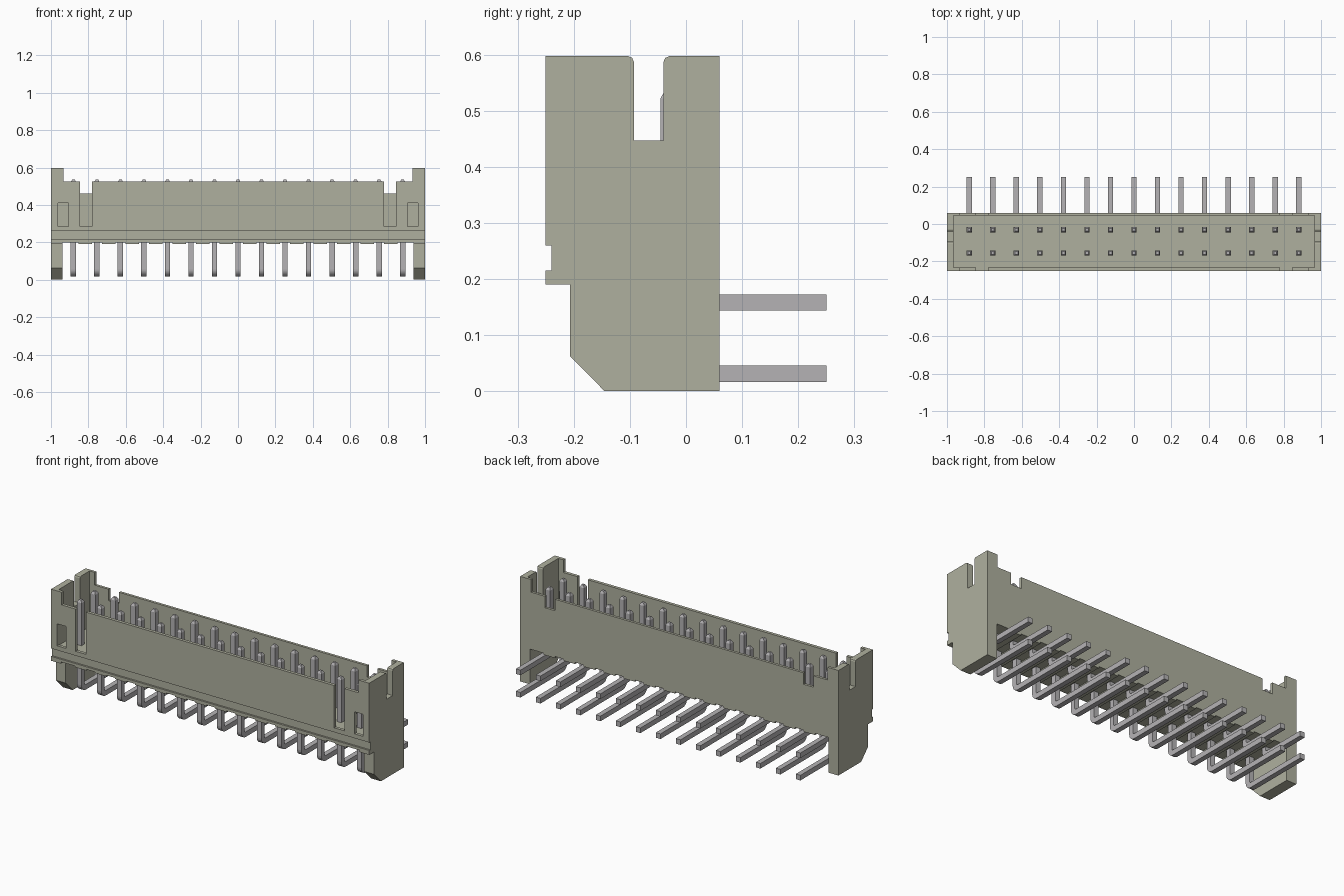
import bpy, bmesh, math
from mathutils import Vector

cube = bpy.data.objects.get("Cube")
if cube:
    bpy.data.objects.remove(cube, do_unlink=True)


def material(name, rgb, metallic=0.0):
    m = bpy.data.materials.new(name)
    m.use_nodes = True
    m.diffuse_color = (*rgb, 1)
    bsdf = m.node_tree.nodes["Principled BSDF"]
    bsdf.inputs["Base Color"].default_value = (*rgb, 1)
    bsdf.inputs["Metallic"].default_value = metallic
    return m


BEIGE = material("beige plastic", (0.43, 0.435, 0.345))
METAL = material("pin grey", (0.46, 0.45, 0.46))


def make_object(name, bm, mat):
    bmesh.ops.recalc_face_normals(bm, faces=bm.faces)
    mesh = bpy.data.meshes.new(name)
    bm.to_mesh(mesh)
    bm.free()
    mesh.materials.append(mat)
    ob = bpy.data.objects.new(name, mesh)
    bpy.context.collection.objects.link(ob)
    return ob


def box(name, lo, hi, mat=BEIGE):
    bm = bmesh.new()
    bmesh.ops.create_cube(bm, size=1)
    lo, hi = Vector(lo), Vector(hi)
    for v in bm.verts:
        v.co = (lo + hi) / 2 + v.co * (hi - lo)
    return make_object(name, bm, mat)


def cut(target, lo, hi):
    cutter = box("cutter", lo, hi)
    cutter.hide_render = True
    mod = target.modifiers.new("cut", "BOOLEAN")
    mod.operation = "DIFFERENCE"
    mod.solver = "EXACT"
    mod.object = cutter
    bpy.context.view_layer.objects.active = target
    bpy.ops.object.modifier_apply(modifier=mod.name)
    bpy.data.objects.remove(cutter, do_unlink=True)


# Housing: side profile (y, z) with end slots, front groove and chamfered feet
profile = [(-0.25, 0.597), (-0.25, 0.26), (-0.24, 0.26), (-0.24, 0.215),
           (-0.25, 0.215), (-0.25, 0.19), (-0.207, 0.19), (-0.207, 0.063),
           (-0.145, 0), (0.06, 0), (0.06, 0.597),
           (-0.03, 0.597), (-0.037, 0.594), (-0.04, 0.587), (-0.04, 0.447),
           (-0.093, 0.447), (-0.093, 0.587), (-0.096, 0.594), (-0.103, 0.597)]
bm = bmesh.new()
face = bm.faces.new([bm.verts.new((-1, y, z)) for y, z in profile])
ext = bmesh.ops.extrude_face_region(bm, geom=[face])
bmesh.ops.translate(bm, vec=(2, 0, 0),
                    verts=[g for g in ext["geom"] if isinstance(g, bmesh.types.BMVert)])
housing = make_object("housing", bm, BEIGE)

cut(housing, (-0.965, -0.232, 0.28), (0.965, 0.045, 0.8))      # cavity
cut(housing, (-0.938, -0.5, -0.1), (0.938, 0.5, 0.2))          # gap between feet
cut(housing, (-0.933, -0.5, 0.525), (0.933, 0.5, 0.8))         # lowered long walls
for s in (-1, 1):
    def span(a, b):
        return min(s * a, s * b), max(s * a, s * b)
    a, b = span(0.78, 0.845)
    cut(housing, (a, -0.5, 0.46), (b, 0.5, 0.8))               # wall notches
    cut(housing, (a, -0.3, 0.285), (b, -0.22, 0.7))            # front key slots
    a, b = span(0.907, 0.962)
    cut(housing, (a, -0.3, 0.285), (b, -0.22, 0.41))           # front windows

# Standoff ribs under the floor, between the pin columns
COLUMNS, PITCH = 15, 0.1257
for i in range(COLUMNS - 1):
    x = (i - (COLUMNS - 2) / 2) * PITCH
    box(f"standoff_rib_{i + 1:02d}", (x - 0.036, -0.245, 0.191), (x + 0.036, 0.06, 0.205))


# Right-angle pins: square section swept down, round the bend and out the back
def pin_mesh(y0, z_tail, h=0.0145, r=0.024):
    sections = [(y0, 0.535, 0, 0.007), (y0, 0.522, 0, h)]
    for k in range(6):
        a = math.pi / 2 * k / 5
        sections.append((y0 + r - r * math.cos(a), z_tail + r - r * math.sin(a), a, h))
    sections.append((0.25, z_tail, math.pi / 2, h))
    bm = bmesh.new()
    rings = []
    for y, z, a, w in sections:
        dy, dz = math.cos(a) * w, math.sin(a) * w
        rings.append([bm.verts.new((sx * w, y + t * dy, z + t * dz))
                      for sx, t in ((-1, -1), (1, -1), (1, 1), (-1, 1))])
    for p, q in zip(rings, rings[1:]):
        for j in range(4):
            bm.faces.new((p[j], p[(j + 1) % 4], q[(j + 1) % 4], q[j]))
    bm.faces.new(rings[0])
    bm.faces.new(rings[-1])
    return bm


for row, y0, z_tail in (("front", -0.155, 0.031), ("back", -0.031, 0.158)):
    first = make_object(f"{row}_pin_01", pin_mesh(y0, z_tail), METAL)
    for i in range(COLUMNS):
        ob = first
        if i:
            ob = bpy.data.objects.new(f"{row}_pin_{i + 1:02d}", first.data)
            bpy.context.collection.objects.link(ob)
        ob.location.x = (i - (COLUMNS - 1) / 2) * PITCH
